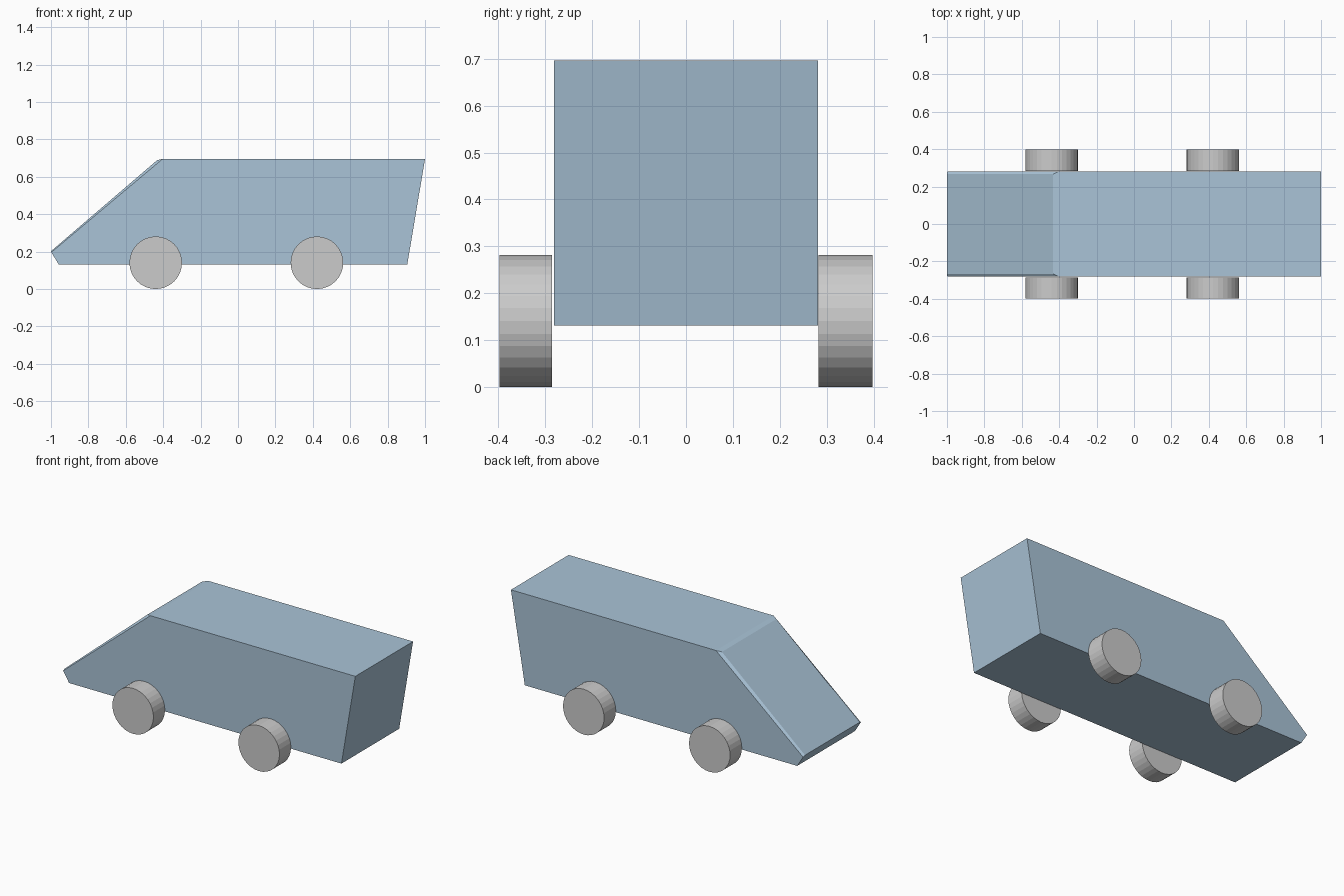
import bpy, bmesh, math

if "Cube" in bpy.data.objects:
    bpy.data.objects.remove(bpy.data.objects["Cube"])

paint = bpy.data.materials.new("blue_paint")
paint.diffuse_color = (0.40, 0.55, 0.68, 1)
paint.use_nodes = True
paint.node_tree.nodes["Principled BSDF"].inputs["Base Color"].default_value = paint.diffuse_color


def finish(bm, name, mat=None):
    bmesh.ops.recalc_face_normals(bm, faces=bm.faces)
    mesh = bpy.data.meshes.new(name)
    bm.to_mesh(mesh)
    bm.free()
    obj = bpy.data.objects.new(name, mesh)
    bpy.context.collection.objects.link(obj)
    if mat:
        mesh.materials.append(mat)
    return obj


# Van body: side profile extruded across the width
HALF = 0.282
profile = [(-0.958, 0.131), (0.905, 0.131), (1.0, 0.696),
           (-0.402, 0.696), (-0.998, 0.196)]
bm = bmesh.new()
near = [bm.verts.new((x, -HALF, z)) for x, z in profile]
far = [bm.verts.new((x, HALF, z)) for x, z in profile]
bm.faces.new(near)
bm.faces.new(far)
for i in range(5):
    j = (i + 1) % 5
    # the slope between roof and nose is left open for the windscreen
    if i != 3:
        bm.faces.new((near[i], near[j], far[j], far[i]))

# Raised windscreen panel joined to the slope by a chamfered border
inset = HALF - 0.016
rim = [near[3], near[4], far[4], far[3]]
panel = [bm.verts.new(co) for co in ((-0.432, -inset, 0.689),
                                     (-1.0, -inset, 0.202),
                                     (-1.0, inset, 0.202),
                                     (-0.432, inset, 0.689))]
bm.faces.new(panel)
for i in range(4):
    j = (i + 1) % 4
    bm.faces.new((rim[i], rim[j], panel[j], panel[i]))
finish(bm, "body", paint)


# Wheels: short cylinders flush against the body sides
def wheel(name, x, y_in, y_out):
    bm = bmesh.new()
    r = 0.1405
    bmesh.ops.create_cone(bm, cap_ends=True, segments=32, radius1=r,
                          radius2=r, depth=abs(y_out - y_in))
    for v in bm.verts:
        v.co = (v.co.x, v.co.z, v.co.y)
    obj = finish(bm, name)
    obj.location = (x, (y_in + y_out) / 2, r)


for end, x in (("front", -0.44), ("rear", 0.422)):
    wheel(end + "_wheel_near", x, -0.286, -0.398)
    wheel(end + "_wheel_far", x, 0.283, 0.398)
